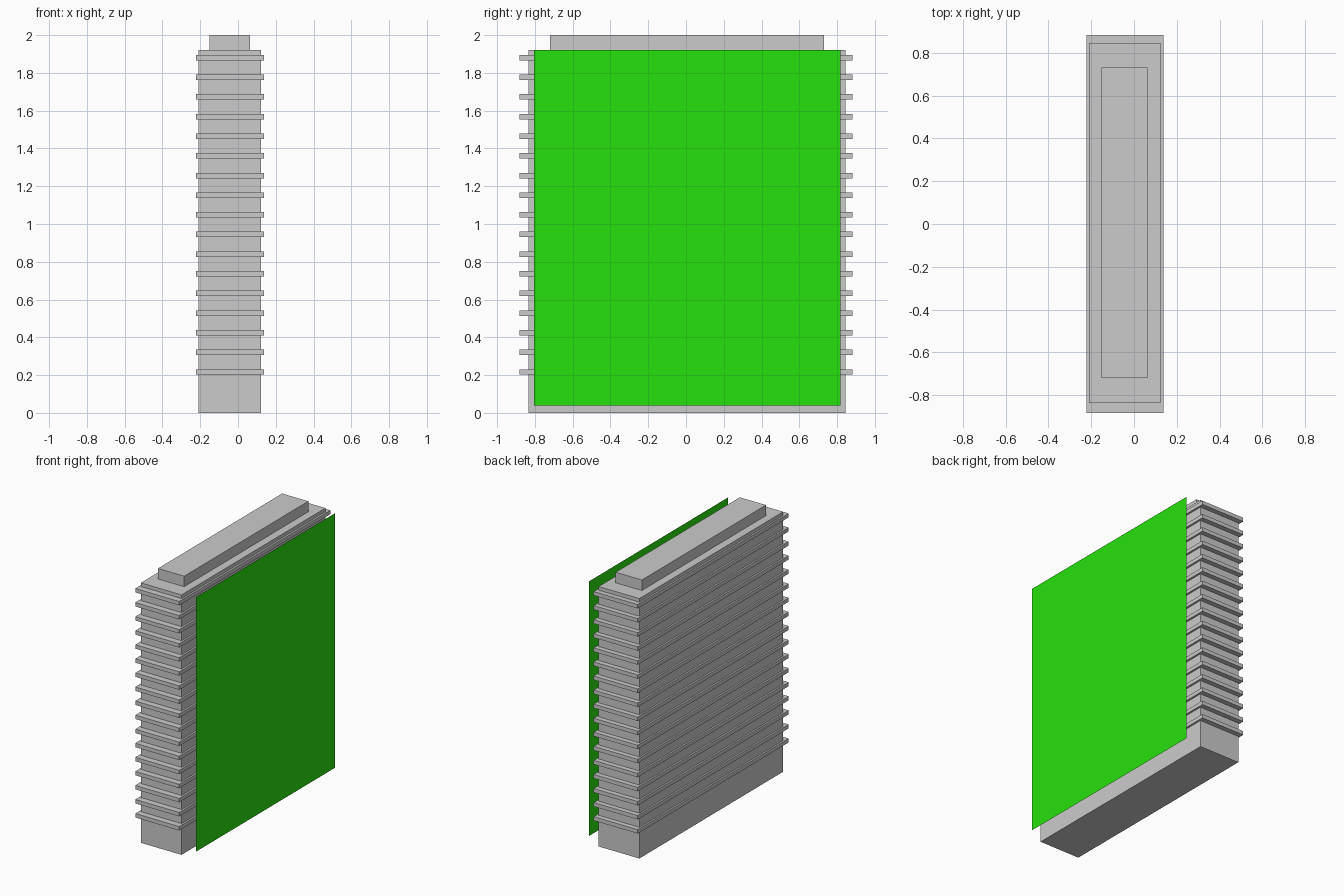
import bpy

if "Cube" in bpy.data.objects:
    bpy.data.objects.remove(bpy.data.objects["Cube"])


def mesh_object(name, verts, faces):
    mesh = bpy.data.meshes.new(name)
    mesh.from_pydata(verts, [], faces)
    mesh.update()
    obj = bpy.data.objects.new(name, mesh)
    bpy.context.collection.objects.link(obj)
    return obj


def box(name, x0, x1, y0, y1, z0, z1):
    bottom = [(x0, y0, z0), (x1, y0, z0), (x1, y1, z0), (x0, y1, z0)]
    top = [(x, y, z1) for x, y, _ in bottom]
    faces = [(3, 2, 1, 0), (4, 5, 6, 7)]
    faces += [(i, (i + 1) % 4, (i + 1) % 4 + 4, i + 4) for i in range(4)]
    return mesh_object(name, bottom + top, faces)


# Main slab and the narrower block on its roof
box("tower_body", -0.21, 0.123, -0.835, 0.845, 0, 1.922)
box("roof_block", -0.151, 0.063, -0.719, 0.731, 1.922, 2.0)

# Evenly spaced floor ledges, repeated upwards
ledge = box("floor_ledges", -0.2225, 0.137, -0.882, 0.882, 0.202, 0.231)
array = ledge.modifiers.new("floors", 'ARRAY')
array.count = 17
array.use_relative_offset = False
array.use_constant_offset = True
array.constant_offset_displace = (0, 0, 0.104)

# Flat green panel standing clear of the right side
panel = mesh_object("green_panel",
                    [(0.2225, -0.806, 0.04), (0.2225, 0.818, 0.04),
                     (0.2225, 0.818, 1.922), (0.2225, -0.806, 1.922)],
                    [(0, 1, 2, 3)])
green = bpy.data.materials.new("green")
green.diffuse_color = (0.02, 0.75, 0.004, 1)
green.use_nodes = True
green.node_tree.nodes["Principled BSDF"].inputs["Base Color"].default_value = green.diffuse_color
panel.data.materials.append(green)
